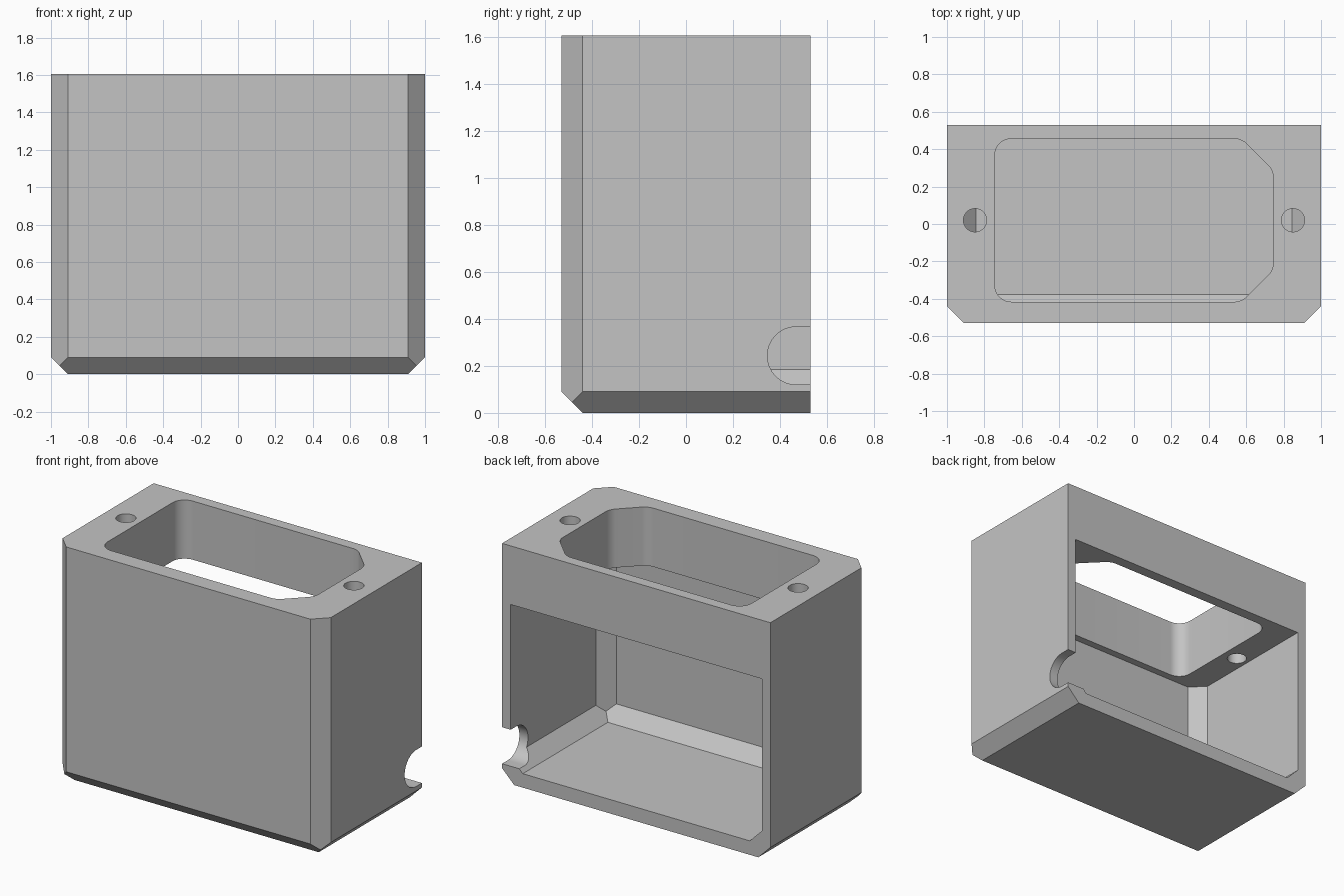
import bpy, bmesh, math
from mathutils import Vector, Matrix

cube = bpy.data.objects.get("Cube")
if cube:
    bpy.data.objects.remove(cube, do_unlink=True)

# Main dimensions
HALF_W, HALF_D, HEIGHT = 1.0, 0.53, 1.605
CHAMFER, WALL, FLOOR, CEILING = 0.09, 0.064, 0.094, 1.21
MID_Y = 0.02      # centre line of the socket opening and screw holes

grey = bpy.data.materials.new("Light grey plastic")
grey.use_nodes = True
colour = (0.55, 0.55, 0.55, 1)
grey.diffuse_color = colour
grey.node_tree.nodes["Principled BSDF"].inputs["Base Color"].default_value = colour


def make_object(name, bm):
    bmesh.ops.recalc_face_normals(bm, faces=bm.faces)
    mesh = bpy.data.meshes.new(name)
    bm.to_mesh(mesh)
    bm.free()
    mesh.materials.append(grey)
    obj = bpy.data.objects.new(name, mesh)
    bpy.context.collection.objects.link(obj)
    return obj


def chamfered_box(name, half_w, front, back, bottom, top):
    """Box with its front upright edges and its front and side floor edges cut at 45 degrees."""
    bm = bmesh.new()
    bmesh.ops.create_cube(bm, size=1)
    size = Vector((2 * half_w, back - front, top - bottom))
    centre = Vector((0, (front + back) / 2, (bottom + top) / 2))
    bmesh.ops.transform(bm, verts=bm.verts,
                        matrix=Matrix.Translation(centre) @ Matrix.Diagonal(size).to_4x4())
    for normal in ((1, -1, 0), (-1, -1, 0), (1, 0, -1), (-1, 0, -1), (0, -1, -1)):
        corner = Vector((half_w * normal[0], front, bottom))
        point = corner - Vector(normal) * (CHAMFER / 2)
        geom = bm.verts[:] + bm.edges[:] + bm.faces[:]
        cut = bmesh.ops.bisect_plane(bm, geom=geom, plane_co=point,
                                     plane_no=normal, clear_outer=True)
        edges = [e for e in cut["geom_cut"] if isinstance(e, bmesh.types.BMEdge)]
        bmesh.ops.contextual_create(bm, geom=edges)
    return make_object(name, bm)


def prism(points, offset):
    """Closed prism from an outline pushed along an offset."""
    bm = bmesh.new()
    face = bm.faces.new([bm.verts.new(p) for p in points])
    new = bmesh.ops.extrude_face_region(bm, geom=[face], use_keep_orig=True)["geom"]
    bmesh.ops.translate(bm, vec=offset,
                        verts=[v for v in new if isinstance(v, bmesh.types.BMVert)])
    return bm


def opening_cutter():
    """Socket opening: rounded on one end, clipped corners on the other."""
    w, d, clip = 0.745, 0.436, 0.17
    outline = [(-w, -d), (w - clip, -d), (w, clip - d), (w, d - clip), (w - clip, d), (-w, d)]
    bm = prism([(x, y + MID_Y, CEILING - 0.1) for x, y in outline], (0, 0, 0.6))
    for side, radius in ((-1, 0.09), (1, 0.037)):
        edges = [e for e in bm.edges
                 if abs(e.verts[0].co.z - e.verts[1].co.z) > 0.5 and e.verts[0].co.x * side > 0]
        bmesh.ops.bevel(bm, geom=edges, offset=radius, segments=10, profile=0.5, affect='EDGES')
    return make_object("opening_cutter", bm)


def screw_cutter(x):
    bm = bmesh.new()
    bmesh.ops.create_cone(bm, cap_ends=True, segments=48, radius1=0.062, radius2=0.062,
                          depth=0.6, matrix=Matrix.Translation((x, MID_Y, 1.41)))
    return make_object("screw_hole_cutter", bm)


def cable_cutter():
    """Round-ended slot through one side wall, open at the back."""
    y, z, r, steps = 0.469, 0.243, 0.123, 32
    points = [(0.8, y - r * math.sin(math.pi * i / steps), z + r * math.cos(math.pi * i / steps))
              for i in range(steps + 1)]
    points += [(0.8, 0.7, z - r), (0.8, 0.7, z + r)]
    return make_object("cable_notch_cutter", prism(points, (0.4, 0, 0)))


# Housing shell, then the cavity, opening, screw holes and cable notch cut from it
housing = chamfered_box("socket_housing", HALF_W, -HALF_D, HALF_D, 0, HEIGHT)
cutters = [chamfered_box("cavity_cutter", HALF_W - WALL, WALL - HALF_D, 0.7, FLOOR, CEILING),
           opening_cutter(), screw_cutter(-0.85), screw_cutter(0.85), cable_cutter()]

bpy.ops.object.select_all(action='DESELECT')
bpy.context.view_layer.objects.active = housing
housing.select_set(True)
for cutter in cutters:
    cutter.hide_render = True
    mod = housing.modifiers.new("cut", 'BOOLEAN')
    mod.operation, mod.solver, mod.object = 'DIFFERENCE', 'EXACT', cutter
    bpy.ops.object.modifier_apply(modifier=mod.name)
    bpy.data.objects.remove(cutter, do_unlink=True)

bpy.ops.object.shade_smooth_by_angle(angle=math.radians(30))
